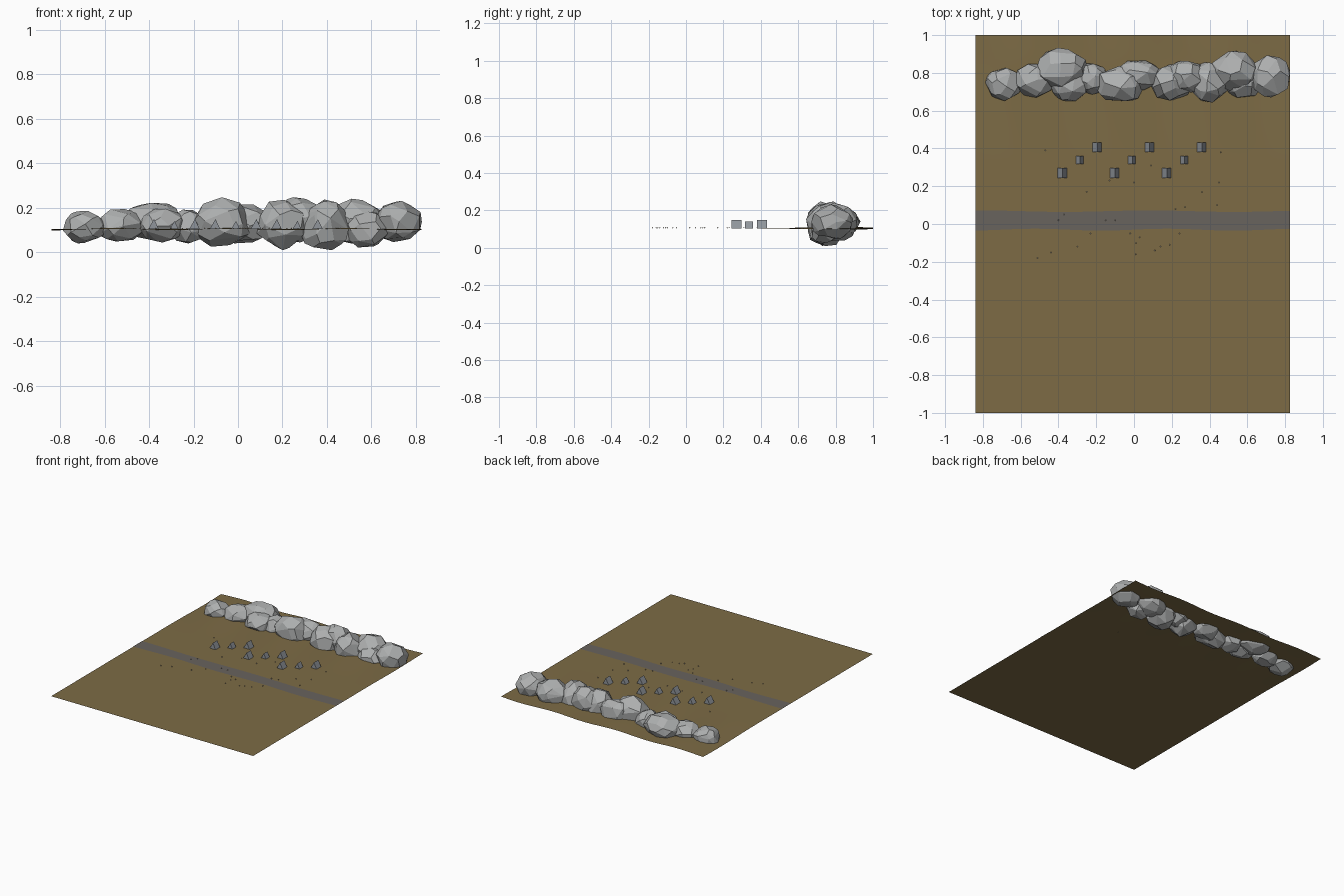
import bpy, bmesh, math, random
from mathutils import Vector

if "Cube" in bpy.data.objects:
    bpy.data.objects.remove(bpy.data.objects["Cube"])

random.seed(7)


def material(name, rgb):
    m = bpy.data.materials.new(name)
    m.diffuse_color = (*rgb, 1)
    m.use_nodes = True
    m.node_tree.nodes["Principled BSDF"].inputs["Base Color"].default_value = m.diffuse_color
    return m


earth = material("dry earth", (0.205, 0.148, 0.06))
track = material("grey track", (0.14, 0.125, 0.11))
stone = material("pale stone", (0.42, 0.43, 0.43))
canvas = material("slate canvas", (0.28, 0.30, 0.33))
pale = material("pale pebble", (0.5, 0.46, 0.38))


def finish(bm, name, mat):
    bmesh.ops.recalc_face_normals(bm, faces=bm.faces)
    me = bpy.data.meshes.new(name)
    bm.to_mesh(me)
    bm.free()
    me.materials.append(mat)
    ob = bpy.data.objects.new(name, me)
    bpy.context.collection.objects.link(ob)
    return ob


GROUND = 0.104


def ground_z(x, y):
    # flat at the front, gently rolling towards the back
    t = max(0.0, min(1.0, (y - 0.3) / 0.6))
    return GROUND + 0.008 * t * math.sin(12 * x + 3 * y) * math.cos(4 * y - 3)


def sheet(name, mat, x0, x1, nx, ny, edge0, edge1, lift=0):
    bm = bmesh.new()
    rows = []
    for j in range(ny + 1):
        row = []
        for i in range(nx + 1):
            x = x0 + (x1 - x0) * i / nx
            y = edge0(x) + (edge1(x) - edge0(x)) * j / ny
            row.append(bm.verts.new((x, y, ground_z(x, y) + lift)))
        rows.append(row)
    for a, b in zip(rows, rows[1:]):
        for i in range(nx):
            bm.faces.new((a[i], a[i + 1], b[i + 1], b[i]))
    ob = finish(bm, name, mat)
    if ob.data.polygons[0].normal.z < 0:
        ob.data.flip_normals()
    return ob


# rolling ground and the track across it
land = sheet("ground", earth, -0.84, 0.825, 50, 60, lambda x: -1, lambda x: 1)
land.data.shade_smooth()
sheet("track", track, -0.84, 0.825, 50, 1,
      lambda x: -0.03 + 0.005 * math.sin(9 * x),
      lambda x: 0.068 + 0.004 * math.sin(7 * x + 1), 0.0015)


# ridge of faceted boulders: centre, radii
def boulder(i, c, r, count=34):
    bm = bmesh.new()
    for k in range(count):
        # evenly spread directions, jittered
        h = 1 - 2 * (k + 0.5) / count
        a = k * 2.39996 + i
        s = math.sqrt(1 - h * h)
        d = Vector((s * math.cos(a), s * math.sin(a), h))
        d += Vector([random.uniform(-0.22, 0.22) for _ in range(3)])
        d = d.normalized() * random.uniform(0.93, 1.04)
        bm.verts.new([c[n] + d[n] * r[n] for n in range(3)])
    res = bmesh.ops.convex_hull(bm, input=bm.verts)
    bmesh.ops.delete(bm, geom=[v for v in bm.verts if not v.link_faces], context='VERTS')
    bmesh.ops.dissolve_limit(bm, angle_limit=math.radians(12),
                             verts=bm.verts, edges=bm.edges)
    finish(bm, f"boulder_{i}", stone)


BOULDERS = [
    ((-0.69, 0.74, 0.115), (0.10, 0.09, 0.078)),
    ((-0.53, 0.76, 0.120), (0.11, 0.09, 0.078)),
    ((-0.38, 0.82, 0.140), (0.15, 0.11, 0.088)),
    ((-0.34, 0.74, 0.120), (0.11, 0.095, 0.08)),
    ((-0.22, 0.77, 0.115), (0.09, 0.09, 0.082)),
    ((-0.07, 0.74, 0.135), (0.14, 0.105, 0.115)),
    ((0.02, 0.79, 0.130), (0.13, 0.085, 0.10)),
    ((0.20, 0.75, 0.125), (0.12, 0.10, 0.115)),
    ((0.27, 0.78, 0.145), (0.12, 0.09, 0.105)),
    ((0.39, 0.75, 0.120), (0.12, 0.115, 0.118)),
    ((0.53, 0.81, 0.135), (0.13, 0.11, 0.105)),
    ((0.58, 0.74, 0.100), (0.10, 0.08, 0.085)),
    ((0.72, 0.78, 0.135), (0.115, 0.115, 0.095)),
]
for i, (c, r) in enumerate(BOULDERS):
    boulder(i, c, r)


# ridge tents: two leaning canvas sheets with a closed back
def tent(i, x, y, w, d, h):
    bm = bmesh.new()
    ends = []
    for yy in (y - d / 2, y + d / 2):
        ends.append([bm.verts.new((x + px, yy, GROUND + pz))
                     for px, pz in ((-w / 2, 0), (0.002, h), (w / 2, 0))])
    f, b = ends
    bm.faces.new((f[0], f[1], b[1], b[0]))
    bm.faces.new((f[1], f[2], b[2], b[1]))
    bm.faces.new((b[0], b[1], b[2]))
    bm.faces.new(f)
    finish(bm, f"tent_{i}", canvas)


for i in range(9):
    row = i % 3
    size = (1.0, 0.82, 1.0)[row]
    tent(i, -0.38 + 0.0922 * i, 0.27 + 0.068 * row, 0.048 * size, 0.052 * size, 0.045 * size)

# scattered pebbles
PEBBLES = [(-.47, .39), (.46, .38), (.45, .22), (.44, .10), (.27, .09), (.22, .08),
           (.36, .17), (-.25, .17), (-.13, .23), (0, .22), (.09, .31), (-.37, .05),
           (-.40, .02), (-.15, .02), (-.10, .02), (-.02, -.05), (.03, -.07), (.01, -.10),
           (.01, -.16), (.14, -.12), (.11, -.14), (.19, -.11), (.24, -.05),
           (-.30, -.12), (-.23, -.05), (-.44, -.15), (-.51, -.18)]
bm = bmesh.new()
for x, y in PEBBLES:
    new = bmesh.ops.create_icosphere(bm, subdivisions=1, radius=0.0035)["verts"]
    bmesh.ops.translate(bm, verts=new, vec=(x, y, GROUND + 0.003))
finish(bm, "pebbles", pale)
